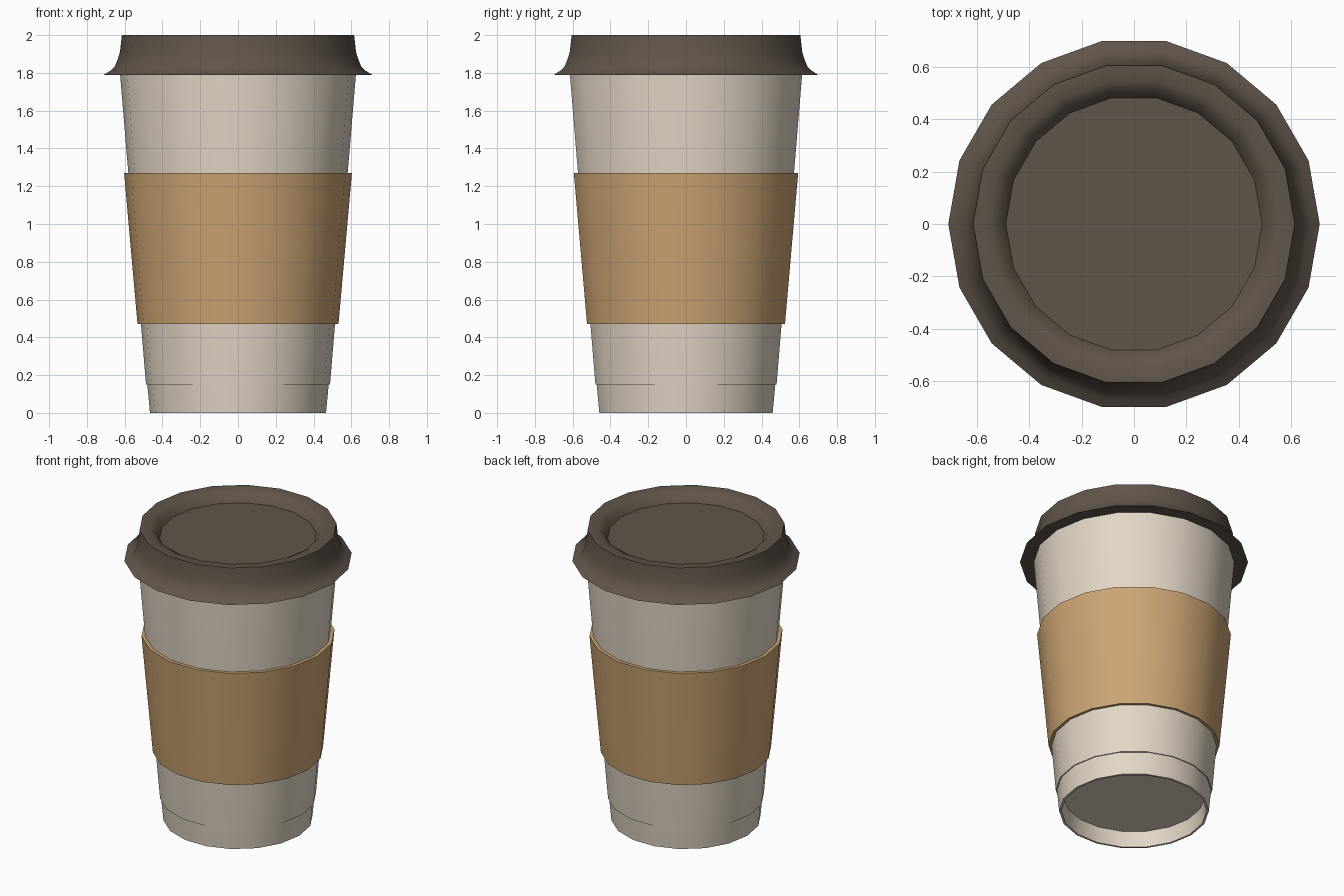
import bpy, bmesh, math

if "Cube" in bpy.data.objects:
    bpy.data.objects.remove(bpy.data.objects["Cube"])

SIDES = 18


def material(name, rgb):
    """Flat colour from sRGB 0-255 values."""
    def lin(c):
        c /= 255
        return c / 12.92 if c <= 0.04045 else ((c + 0.055) / 1.055) ** 2.4
    m = bpy.data.materials.new(name)
    m.diffuse_color = (*[lin(c) for c in rgb], 1)
    m.use_nodes = True
    m.node_tree.nodes["Principled BSDF"].inputs["Base Color"].default_value = m.diffuse_color
    return m


def lathe(name, profile, mat, cap_start=False, cap_end=False, closed=False, angle=45):
    """Spin an (r, z) profile about z; profile runs bottom to top on the outside."""
    bm = bmesh.new()
    rings = [[bm.verts.new((r * math.cos(2 * math.pi * i / SIDES),
                            r * math.sin(2 * math.pi * i / SIDES), z))
              for i in range(SIDES)] for r, z in profile]
    pairs = list(zip(rings, rings[1:]))
    if closed:
        pairs.append((rings[-1], rings[0]))
    for a, b in pairs:
        for i in range(SIDES):
            j = (i + 1) % SIDES
            bm.faces.new((a[i], a[j], b[j], b[i]))
    if cap_start:
        bm.faces.new(rings[0][::-1])
    if cap_end:
        bm.faces.new(rings[-1])
    mesh = bpy.data.meshes.new(name)
    bm.to_mesh(mesh)
    bm.free()
    mesh.materials.append(mat)
    ob = bpy.data.objects.new(name, mesh)
    bpy.context.collection.objects.link(ob)
    bpy.ops.object.select_all(action='DESELECT')
    ob.select_set(True)
    bpy.context.view_layer.objects.active = ob
    bpy.ops.object.shade_smooth_by_angle(angle=math.radians(angle))
    return ob


paper = material("cream_paper", (226, 214, 197))
card = material("tan_cardboard", (204, 165, 116))
plastic = material("dark_brown_plastic", (96, 85, 74))

# Cup: recessed base, bottom band with a small step, tapering wall
lathe("cup", [(0.44, 0.105), (0.452, 0.0), (0.466, 0.0), (0.48, 0.15),
              (0.487, 0.15), (0.625, 1.80), (0.625, 1.86)],
      paper, cap_start=True, cap_end=True)

# Cardboard sleeve
lathe("sleeve", [(0.532, 0.47), (0.603, 1.27), (0.58, 1.27), (0.513, 0.47)],
      card, closed=True)

# Lid: flared skirt, upright wall, rounded rim and sunken top
lathe("lid", [(0.62, 1.79), (0.71, 1.79), (0.675, 1.812), (0.652, 1.835),
              (0.636, 1.875), (0.625, 1.91), (0.615, 2.0), (0.555, 2.0),
              (0.518, 1.98), (0.49, 1.935)],
      plastic, cap_end=True)
